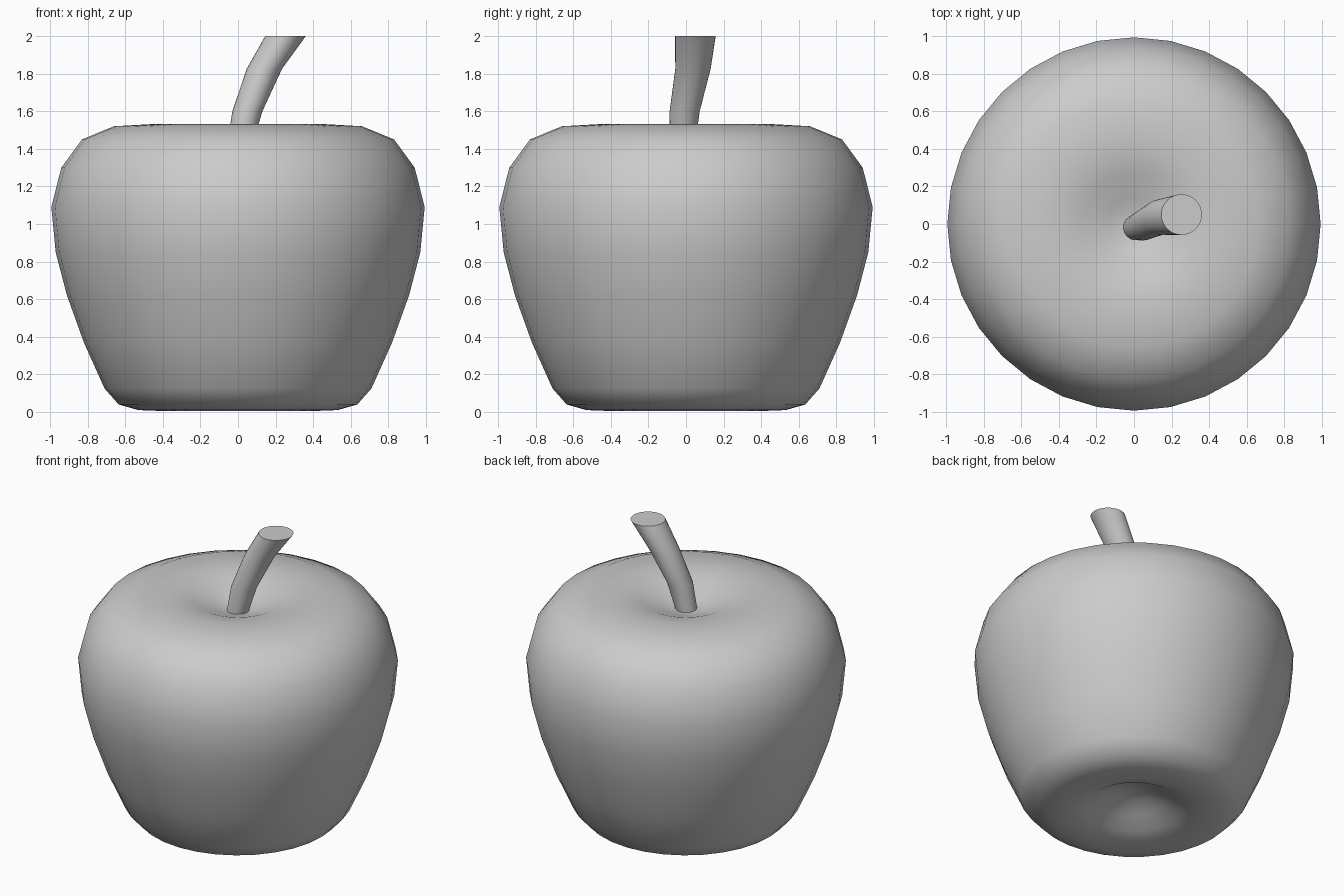
import bpy, bmesh, math

if "Cube" in bpy.data.objects:
    bpy.data.objects.remove(bpy.data.objects["Cube"])


def make_object(name, rings, segments, cap_start, cap_end):
    """Loft horizontal circles given as (x, y, z, radius); radius 0 is a pole."""
    bm = bmesh.new()
    loops = []
    for x, y, z, r in rings:
        if r == 0:
            loops.append([bm.verts.new((x, y, z))] * segments)
        else:
            loops.append([bm.verts.new((x + r * math.cos(2 * math.pi * i / segments),
                                        y + r * math.sin(2 * math.pi * i / segments), z))
                          for i in range(segments)])
    for a, b in zip(loops, loops[1:]):
        for i in range(segments):
            j = (i + 1) % segments
            bm.faces.new(list(dict.fromkeys((a[i], a[j], b[j], b[i]))))
    if cap_start:
        bm.faces.new(loops[0][::-1])
    if cap_end:
        bm.faces.new(loops[-1])
    bmesh.ops.recalc_face_normals(bm, faces=bm.faces)
    mesh = bpy.data.meshes.new(name)
    bm.to_mesh(mesh)
    bm.free()
    obj = bpy.data.objects.new(name, mesh)
    bpy.context.collection.objects.link(obj)
    bpy.ops.object.select_all(action='DESELECT')
    obj.select_set(True)
    bpy.context.view_layer.objects.active = obj
    bpy.ops.object.shade_smooth_by_angle(angle=math.radians(50))
    return obj


# Fruit body: revolved (radius, height) profile, bottom dimple to top dimple
profile = [(0, 0.15), (0.10, 0.135), (0.20, 0.09), (0.30, 0.035), (0.40, 0.005),
           (0.53, 0.01), (0.635, 0.04), (0.71, 0.125), (0.82, 0.37), (0.91, 0.62),
           (0.97, 0.85), (0.993, 1.09), (0.94, 1.30), (0.83, 1.45), (0.66, 1.52),
           (0.43, 1.533), (0.28, 1.505), (0.14, 1.45), (0.06, 1.43), (0, 1.425)]
make_object("apple_body", [(0, 0, z, r) for r, z in profile], 32, False, False)

# Stem: bends to the right and widens toward its flat top
stem = [(0.005, -0.02, 1.40, 0.066), (0.05, -0.007, 1.60, 0.08),
        (0.14, 0.037, 1.825, 0.094), (0.253, 0.05, 2.0, 0.108)]
make_object("stem", stem, 32, True, True)
